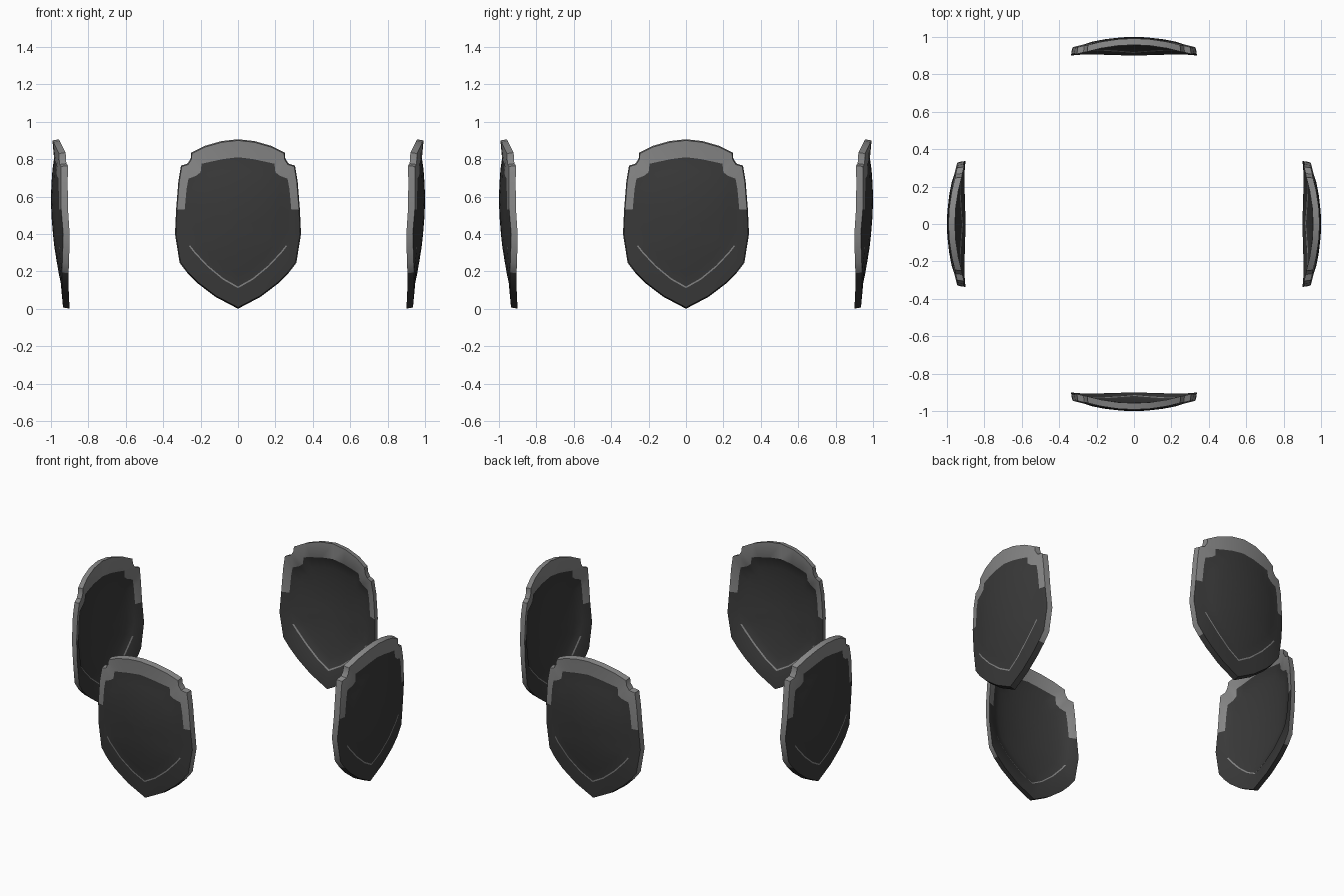
import bpy, bmesh, math
from mathutils import Matrix, Vector

if "Cube" in bpy.data.objects:
    bpy.data.objects.remove(bpy.data.objects["Cube"])


def material(name, rgb):
    m = bpy.data.materials.new(name)
    m.diffuse_color = (*rgb, 1)
    m.use_nodes = True
    m.node_tree.nodes["Principled BSDF"].inputs["Base Color"].default_value = m.diffuse_color
    return m


DARK = material("dark_steel", (0.042, 0.042, 0.042))
LIGHT = material("light_steel", (0.24, 0.24, 0.24))

# Right half of the shield outline and of the panel edge, top to tip (x, z)
OUTER = [(0, .906), (.09, .896), (.18, .87), (.25, .835), (.253, .803), (.27, .776),
         (.305, .765), (.319, .68), (.331, .53), (.337, .40), (.312, .245),
         (.27, .19), (.215, .135), (.12, .063), (0, 0)]
INNER = [(0, .81), (.08, .80), (.15, .785), (.195, .775), (.20, .73), (.225, .71),
         (.265, .695), (.275, .64), (.285, .53), (.285, .42), (.262, .335),
         (.235, .30), (.165, .225), (.08, .155), (0, .11)]
# Depth of the front surface along the centre line (z, depth)
CENTRE = [(0, .935), (.1, .943), (.25, .969), (.35, .985), (.5, .998),
          (.6, 1.0), (.7, .996), (.81, .986), (.91, .993)]
MID = (0, .47)


def mirror(half):
    return half + [(-x, z) for x, z in reversed(half[1:-1])]


def shrink(loop, s):
    return [(MID[0] + (x - MID[0]) * s, MID[1] + (z - MID[1]) * s) for x, z in loop]


def depth(x, z):
    for (z0, d0), (z1, d1) in zip(CENTRE, CENTRE[1:]):
        if z <= z1:
            break
    d = d0 + (d1 - d0) * (z - z0) / (z1 - z0)
    return d - 0.5 * min(1, max(0, z / .4)) * x * x


def build_shield(name, angle):
    bm = bmesh.new()
    outer, inner = mirror(OUTER), mirror(INNER)
    n = len(outer)

    def ring(loop, inset):
        return [bm.verts.new((x, -max(.9, depth(x, z) - inset), z)) for x, z in loop]

    def bridge(a, b, is_light):
        for i in range(n):
            j = (i + 1) % n
            f = bm.faces.new((a[i], a[j], b[j], b[i]))
            f.material_index = int(is_light(f.calc_center_median().z))

    def never(z):
        return False

    def side(thickness, sc):
        # Rim, trim line and domed panel of one side
        edge = ring(shrink(outer, sc), thickness)
        lip = ring(inner, thickness + (.002 if thickness == 0 else -.004))
        trim = ring(shrink(inner, .975), thickness + (.003 if thickness == 0 else -.008))
        bridge(edge, lip, lambda z: z > .53)
        bridge(lip, trim, lambda z: z < .325)
        last = trim
        for s in (.8, .6, .4, .2):
            cur = ring(shrink(inner, s), 0 if thickness == 0 else .022)
            bridge(last, cur, never)
            last = cur
        centre = bm.verts.new((0, -depth(*MID) + (0 if thickness == 0 else .022), MID[1]))
        for i in range(n):
            bm.faces.new((last[i], last[(i + 1) % n], centre))
        return edge

    front = side(0, .985)
    back = side(.035, 1.0)
    bridge(front, back, lambda z: z > .2)      # outer edge
    bmesh.ops.recalc_face_normals(bm, faces=bm.faces)
    bm.transform(Matrix.Rotation(angle, 4, 'Z'))
    me = bpy.data.meshes.new(name)
    bm.to_mesh(me)
    bm.free()
    me.materials.append(DARK)
    me.materials.append(LIGHT)
    ob = bpy.data.objects.new(name, me)
    bpy.context.collection.objects.link(ob)
    bpy.ops.object.select_all(action='DESELECT')
    ob.select_set(True)
    bpy.context.view_layer.objects.active = ob
    bpy.ops.object.shade_smooth_by_angle(angle=math.radians(30))


# Four shields in a ring, facing outward
for k, where in enumerate(("front", "right", "back", "left")):
    build_shield("shield_" + where, k * math.pi / 2)
